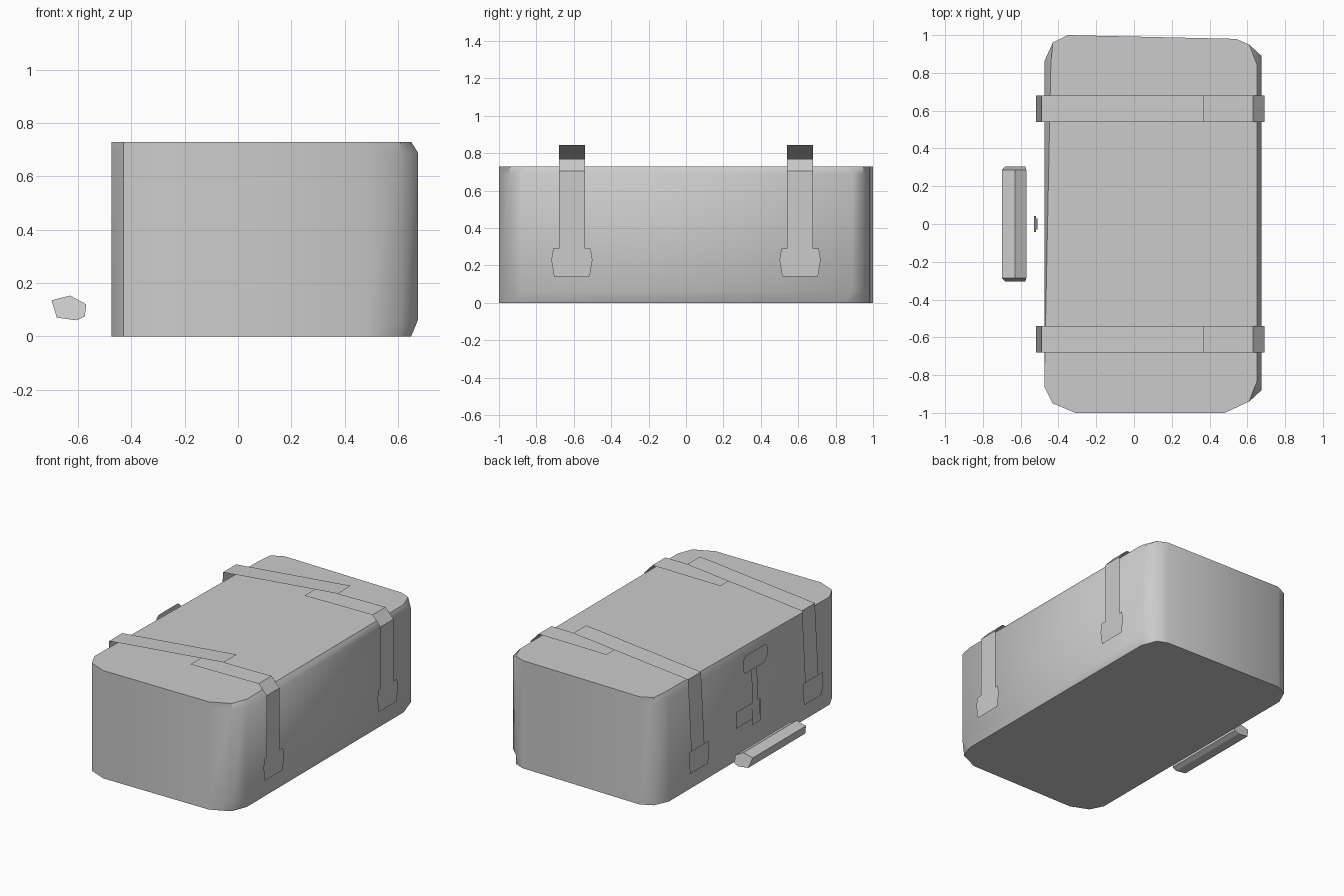
import bpy
import bmesh
import math

default = bpy.data.objects.get("Cube")
if default:
    bpy.data.objects.remove(default, do_unlink=True)

grey = bpy.data.materials.new("plain grey")
grey.use_nodes = True
grey.diffuse_color = (0.6, 0.6, 0.6, 1)
grey.node_tree.nodes["Principled BSDF"].inputs["Base Color"].default_value = grey.diffuse_color


def make(name, bm, smooth=False):
    mesh = bpy.data.meshes.new(name)
    bm.to_mesh(mesh)
    bm.free()
    mesh.materials.append(grey)
    obj = bpy.data.objects.new(name, mesh)
    bpy.context.collection.objects.link(obj)
    if smooth:
        bpy.ops.object.select_all(action="DESELECT")
        obj.select_set(True)
        bpy.context.view_layer.objects.active = obj
        bpy.ops.object.shade_smooth_by_angle(angle=math.radians(40))
    return obj


def loft(name, rings, smooth=False):
    """Closed skin through rings of equal length, capped at both ends."""
    bm = bmesh.new()
    loops = [[bm.verts.new(p) for p in ring] for ring in rings]
    for low, high in zip(loops, loops[1:]):
        for i in range(len(low)):
            j = (i + 1) % len(low)
            bm.faces.new((low[i], low[j], high[j], high[i]))
    bm.faces.new(loops[0])
    bm.faces.new(loops[-1])
    bmesh.ops.recalc_face_normals(bm, faces=bm.faces)
    return make(name, bm, smooth)


def ribbon(name, path, y, width, outward):
    """Thin open strip following an (x, z) path."""
    bm = bmesh.new()
    rows = [[bm.verts.new((x, y + s * width / 2, z)) for s in (-1, 1)] for x, z in path]
    for a, b in zip(rows, rows[1:]):
        quad = (a[0], a[1], b[1], b[0])
        bm.faces.new(quad if outward else quad[::-1])
    return make(name, bm)


def side_plate(name, x, outline):
    """Flat sheet on a side wall from a (y, z) outline, facing away from the body."""
    bm = bmesh.new()
    face = bm.faces.new([bm.verts.new((x, y, z)) for y, z in outline])
    face.normal_update()
    if face.normal.x * x < 0:
        face.normal_flip()
    return make(name, bm)


# Body: rounded block whose right wall bulges past its top and bottom edges
wall = [(-0.31, -1), (0.48, -1), (0.61, -0.94), (0.675, -0.88), (0.675, 0.89),
        (0.61, 0.95), (0.54, 0.98), (-0.35, 1), (-0.43, 0.96), (-0.475, 0.86),
        (-0.475, -0.86), (-0.43, -0.95)]
rim = [(min(x, 0.65), y if x < 0.65 else y * 0.95) for x, y in wall]
top_rim = list(rim)
top_rim[9] = (-0.44, 0.86)
loft("body", [[(x, y, z) for x, y in ring] for ring, z in
              ((rim, 0), (wall, 0.06), (wall, 0.69), (top_rim, 0.73))], True)

# Straps: a lower half over the left edge and a raised free end from the right edge
buckle = [(-0.10, 0.29), (0.10, 0.29), (0.11, 0.23), (0.095, 0.14), (-0.095, 0.14), (-0.11, 0.23)]
for side, y in (("front", -0.61), ("back", 0.61)):
    ribbon(side + "_lower_strap", [(0.12, 0.765), (0.63, 0.77), (0.69, 0.705), (0.69, 0.2)],
           y, 0.14, False)
    ribbon(side + "_upper_strap", [(0.37, 0.845), (-0.49, 0.76), (-0.52, 0.2)], y, 0.14, True)
    for wall_name, x in (("left", 0.695), ("right", -0.525)):
        side_plate(f"{side}_{wall_name}_buckle", x, [(y + dy, z) for dy, z in buckle])

# Latch sheets on the right wall
side_plate("latch_top_plate", -0.52, [(-0.13, 0.63), (-0.10, 0.59), (0.11, 0.59), (0.135, 0.62),
                                      (0.135, 0.68), (0.10, 0.71), (-0.11, 0.71), (-0.13, 0.69)])
side_plate("latch_lower_plate", -0.515, [(-0.06, 0.25), (0.20, 0.25), (0.20, 0.36), (-0.06, 0.36)])
ribbon("latch_stem", [(-0.51, 0.61), (-0.52, 0.34)], 0, 0.06, True)
ribbon("latch_tongue", [(-0.52, 0.36), (-0.53, 0.22)], 0, 0.085, True)

# Loose carrying grip: six-sided bar, slightly longer along its underside
grip = [(-0.70, 0.135), (-0.63, 0.153), (-0.57, 0.12), (-0.575, 0.075), (-0.605, 0.06), (-0.68, 0.07)]
loft("grip", [[(x, s * (0.305 if z < 0.1 else 0.285), z) for x, z in grip] for s in (-1, 1)])
